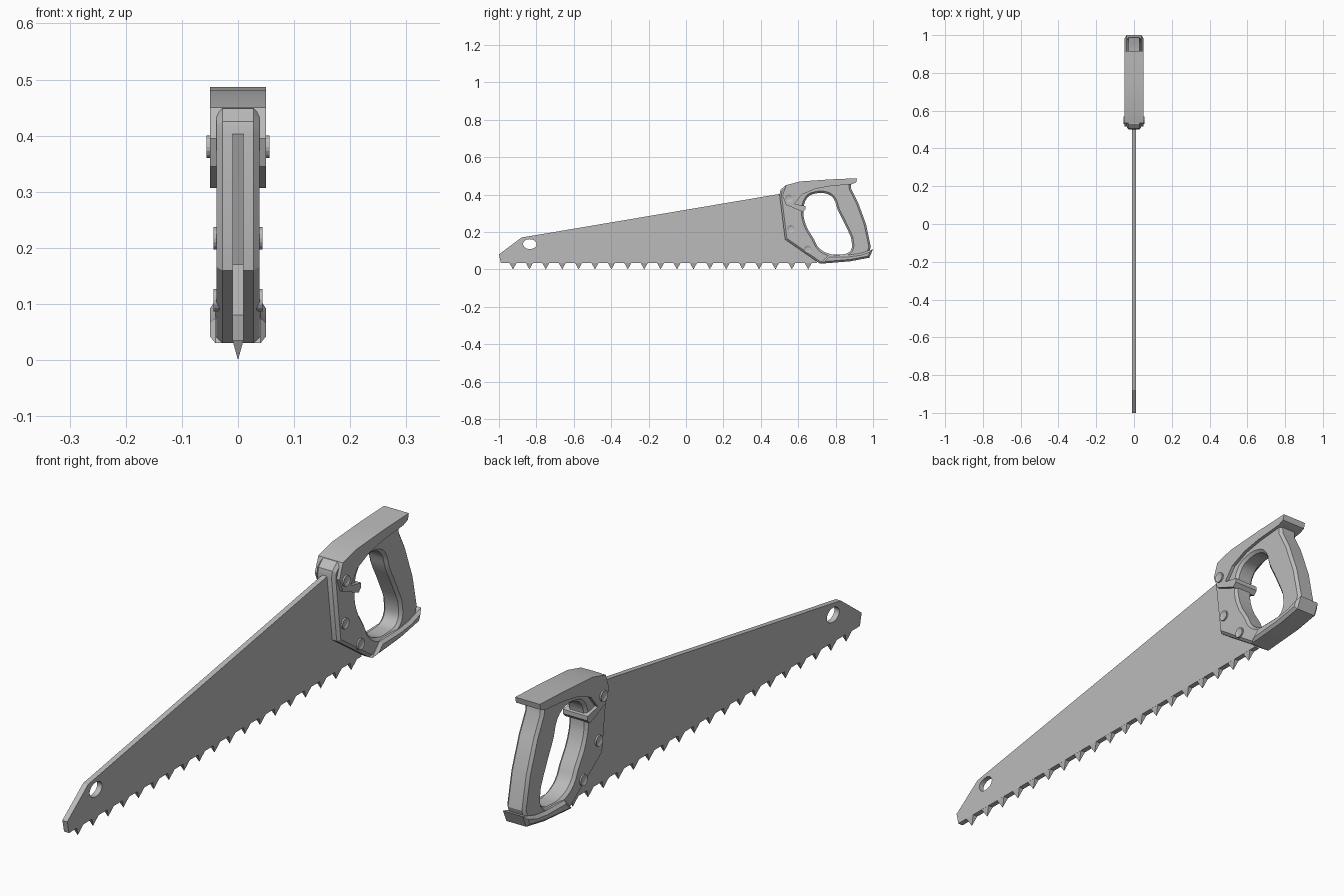
import bpy, bmesh, math
from mathutils import Matrix

cube = bpy.data.objects.get("Cube")
if cube:
    bpy.data.objects.remove(cube)

grey = bpy.data.materials.new("plain grey")
grey.use_nodes = True
grey.diffuse_color = (0.5, 0.5, 0.5, 1)
grey.node_tree.nodes["Principled BSDF"].inputs["Base Color"].default_value = (0.5, 0.5, 0.5, 1)

# Side-view plane (y, z) extruded along x
SIDE = Matrix(((0, 0, 1, 0), (1, 0, 0, 0), (0, 1, 0, 0), (0, 0, 0, 1)))


def add_loop(curve, points, rounded):
    spline = curve.splines.new('BEZIER' if rounded else 'POLY')
    spline.use_cyclic_u = True
    if rounded:
        spline.resolution_u = 3
        spline.bezier_points.add(len(points) - 1)
        for bp, (y, z) in zip(spline.bezier_points, points):
            bp.co = (y, z, 0)
            bp.handle_left_type = bp.handle_right_type = 'AUTO'
    else:
        spline.points.add(len(points) - 1)
        for p, (y, z) in zip(spline.points, points):
            p.co = (y, z, 0, 1)


def plate(name, outline, half, chamfer=0, hole=None):
    """Flat profile with an optional round hole, chamfered on both sides."""
    curve = bpy.data.curves.new(name, 'CURVE')
    curve.dimensions = '2D'
    curve.fill_mode = 'BOTH'
    curve.extrude = half - chamfer
    curve.bevel_depth = chamfer
    curve.bevel_resolution = 0
    curve.offset = -chamfer
    add_loop(curve, outline, False)
    if hole:
        add_loop(curve, hole, True)
    obj = bpy.data.objects.new(name, curve)
    bpy.context.collection.objects.link(obj)
    obj.matrix_world = SIDE
    curve.materials.append(grey)
    bpy.ops.object.select_all(action='DESELECT')
    obj.select_set(True)
    bpy.context.view_layer.objects.active = obj
    bpy.ops.object.convert(target='MESH')
    bpy.ops.object.shade_smooth_by_angle(angle=math.radians(25))
    return bpy.context.object


def mesh_object(name, bm):
    mesh = bpy.data.meshes.new(name)
    bm.to_mesh(mesh)
    bm.free()
    mesh.materials.append(grey)
    obj = bpy.data.objects.new(name, mesh)
    bpy.context.collection.objects.link(obj)
    return obj


# Blade with hanging hole near the tip
hang_hole = [(-0.835 + 0.036 * math.cos(a), 0.135 + 0.026 * math.sin(a))
             for a in (math.tau * i / 8 for i in range(8))]
plate("blade", [(-1, 0.08), (-0.99, 0.035), (0.7, 0.035), (0.56, 0.3), (0.53, 0.408),
                (0.5, 0.403), (-0.88, 0.17)], 0.01, hole=hang_hole)

# Row of pointed teeth
bm = bmesh.new()
for i in range(19):
    y = -0.925 + i * 0.0877
    base = [bm.verts.new((sx * 0.01, y + sy * 0.02, 0.036))
            for sx, sy in ((-1, -1), (-1, 1), (1, 1), (1, -1))]
    tip = bm.verts.new((0, y, 0))
    bm.faces.new(base)
    for a, b in zip(base, base[1:] + base[:1]):
        bm.faces.new((b, a, tip))
bmesh.ops.recalc_face_normals(bm, faces=bm.faces)
mesh_object("teeth", bm)

# Handle body with grip opening
opening = [(0.65, 0.385), (0.69, 0.405), (0.75, 0.405), (0.788, 0.38), (0.81, 0.32),
           (0.85, 0.24), (0.888, 0.13), (0.872, 0.092), (0.82, 0.08), (0.76, 0.085),
           (0.71, 0.115), (0.685, 0.16), (0.64, 0.24), (0.628, 0.32)]
plate("handle_body", [(0.5, 0.4), (0.505, 0.425), (0.53, 0.448), (0.61, 0.462), (0.77, 0.47),
                      (0.88, 0.465), (0.883, 0.43), (0.92, 0.358), (0.963, 0.24),
                      (0.988, 0.12), (0.97, 0.07), (0.877, 0.052), (0.717, 0.03),
                      (0.53, 0.16)], 0.038, 0.01, opening)

# Wider top shell with a finger lip
plate("top_shell", [(0.515, 0.395), (0.535, 0.45), (0.61, 0.47), (0.77, 0.481), (0.915, 0.487),
                    (0.91, 0.465), (0.885, 0.455), (0.77, 0.445), (0.69, 0.43), (0.62, 0.4),
                    (0.58, 0.35), (0.64, 0.338), (0.64, 0.322), (0.625, 0.307),
                    (0.535, 0.345)], 0.05)

# Wider cap along the bottom and heel of the grip
plate("bottom_cap", [(0.717, 0.03), (0.877, 0.043), (0.98, 0.062), (1, 0.107), (0.975, 0.1),
                     (0.93, 0.085), (0.87, 0.077), (0.76, 0.075)], 0.05, 0.01)

# Screws passing through the handle, with recessed heads
for name, y, z, half in (("top_screw", 0.55, 0.38, 0.056),
                         ("middle_screw", 0.561, 0.217, 0.044),
                         ("lower_screw", 0.65, 0.107, 0.044)):
    bm = bmesh.new()
    bmesh.ops.create_cone(bm, cap_ends=True, segments=16, radius1=0.02, radius2=0.02,
                          depth=2 * half, matrix=Matrix.Translation((0, y, z)) @ SIDE)
    caps = [f for f in bm.faces if len(f.verts) > 4]
    bmesh.ops.inset_individual(bm, faces=caps, thickness=0.009, depth=-0.004)
    mesh_object(name, bm)
